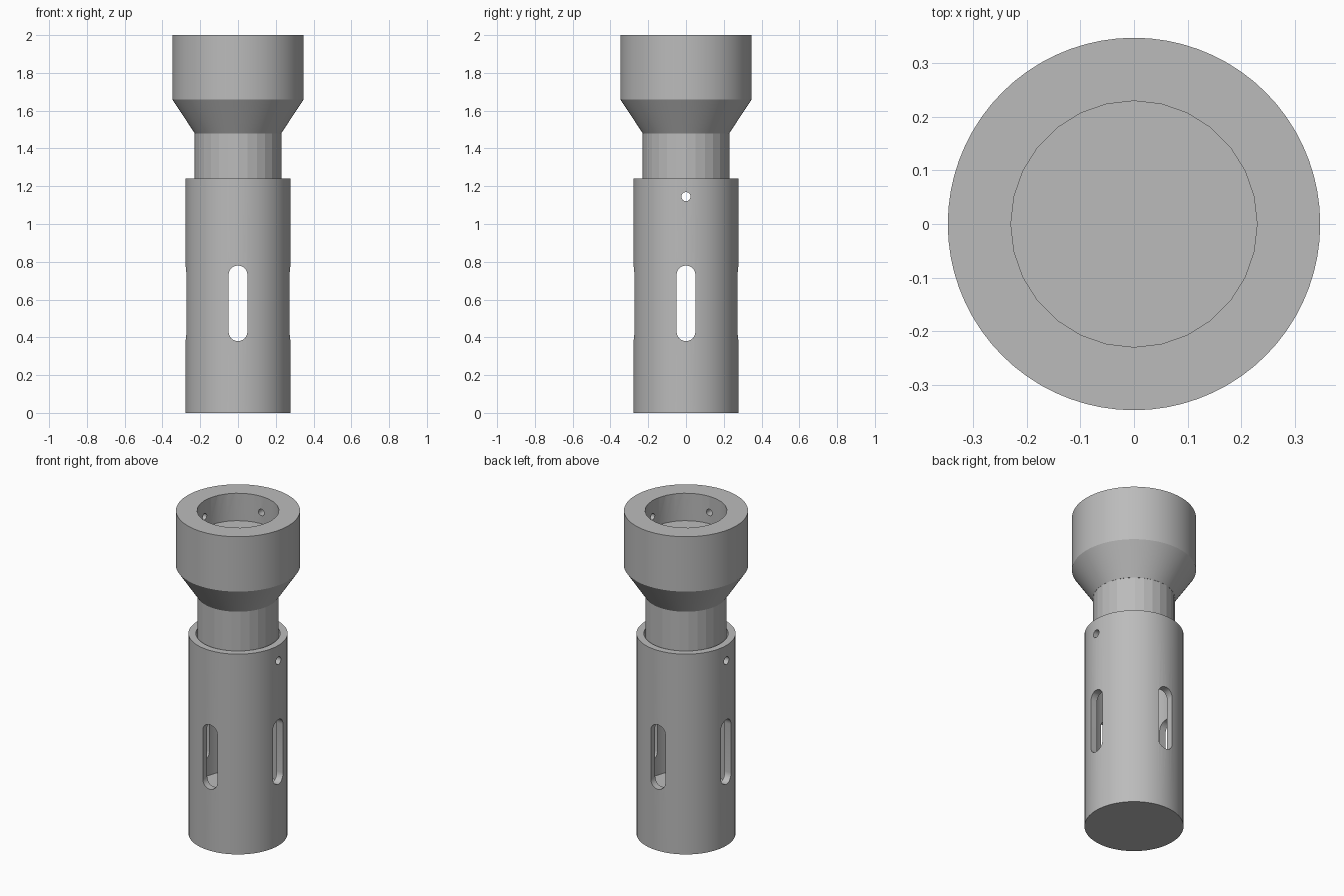
import bpy, bmesh, math
from mathutils import Matrix, Vector

start = bpy.data.objects.get("Cube")
if start:
    bpy.data.objects.remove(start, do_unlink=True)

GREY = (0.5, 0.5, 0.5, 1.0)
metal = bpy.data.materials.new("plain grey")
metal.use_nodes = True
metal.diffuse_color = GREY
metal.node_tree.nodes["Principled BSDF"].inputs["Base Color"].default_value = GREY


def finish(name, bm):
    bmesh.ops.recalc_face_normals(bm, faces=bm.faces)
    mesh = bpy.data.meshes.new(name)
    bm.to_mesh(mesh)
    bm.free()
    mesh.materials.append(metal)
    obj = bpy.data.objects.new(name, mesh)
    bpy.context.collection.objects.link(obj)
    return obj


def lathe(name, profile, sides):
    """Turn a (radius, height) profile around the z axis."""
    bm = bmesh.new()
    verts = [bm.verts.new((0, r, z)) for r, z in profile]
    edges = [bm.edges.new(pair) for pair in zip(verts, verts[1:])]
    bmesh.ops.spin(bm, geom=verts + edges, cent=(0, 0, 0), axis=(0, 0, 1),
                   angle=math.tau, steps=sides)
    bmesh.ops.remove_doubles(bm, verts=bm.verts, dist=1e-5)
    return finish(name, bm)


def drill(radius, z, reach, straight=0.0, turn=0.0):
    """Round or slotted prism along x (turned about z), used as a cutter."""
    bm = bmesh.new()
    steps = 12
    ring = []
    for side in (1, -1):
        for i in range(steps + 1):
            a = math.pi * i / steps
            ring.append(Vector((-reach, side * radius * math.cos(a),
                                z + side * (radius * math.sin(a) + straight / 2))))
    face = bm.faces.new([bm.verts.new(p) for p in ring])
    out = bmesh.ops.extrude_face_region(bm, geom=[face], use_keep_orig=True)
    moved = [v for v in out["geom"] if isinstance(v, bmesh.types.BMVert)]
    bmesh.ops.translate(bm, verts=moved, vec=(2 * reach, 0, 0))
    bmesh.ops.remove_doubles(bm, verts=bm.verts, dist=1e-5)
    bmesh.ops.rotate(bm, verts=bm.verts, cent=(0, 0, 0),
                     matrix=Matrix.Rotation(turn, 3, 'Z'))
    return finish("cutter", bm)


def cut(obj, cutter):
    mod = obj.modifiers.new("cut", 'BOOLEAN')
    mod.operation = 'DIFFERENCE'
    mod.solver = 'EXACT'
    mod.object = cutter
    bpy.context.view_layer.objects.active = obj
    bpy.ops.object.modifier_apply(modifier=mod.name)
    bpy.data.objects.remove(cutter, do_unlink=True)


# Lower sleeve: a cup with a thick floor
sleeve = lathe("sleeve", [(0, 0), (0.278, 0), (0.278, 1.24), (0.236, 1.24),
                          (0.236, 0.28), (0, 0.28)], 72)

# Neck sitting inside the sleeve
neck = lathe("neck", [(0, 1.04), (0.229, 1.04), (0.229, 1.485), (0, 1.485)], 28)

# Flared head with a blind socket in its top
head = lathe("head", [(0, 1.48), (0.229, 1.48), (0.348, 1.66), (0.348, 2), (0, 2)], 72)
cut(head, lathe("cutter", [(0, 1.83), (0.23, 1.83), (0.23, 2.1), (0, 2.1)], 28))

# Four slots in the sleeve and four blind holes in the socket wall
for turn in (0, math.pi / 2):
    cut(sleeve, drill(0.05, 0.58, 0.4, straight=0.3, turn=turn))
    cut(head, drill(0.02, 1.90, 0.28, turn=turn))

# Cross pin hole through sleeve and neck
for part in (sleeve, neck):
    cut(part, drill(0.024, 1.145, 0.4))

# Smooth the finely turned parts, keep the neck faceted
for part in (sleeve, head):
    bpy.ops.object.select_all(action='DESELECT')
    part.select_set(True)
    bpy.context.view_layer.objects.active = part
    bpy.ops.object.shade_smooth_by_angle(angle=math.radians(20))
